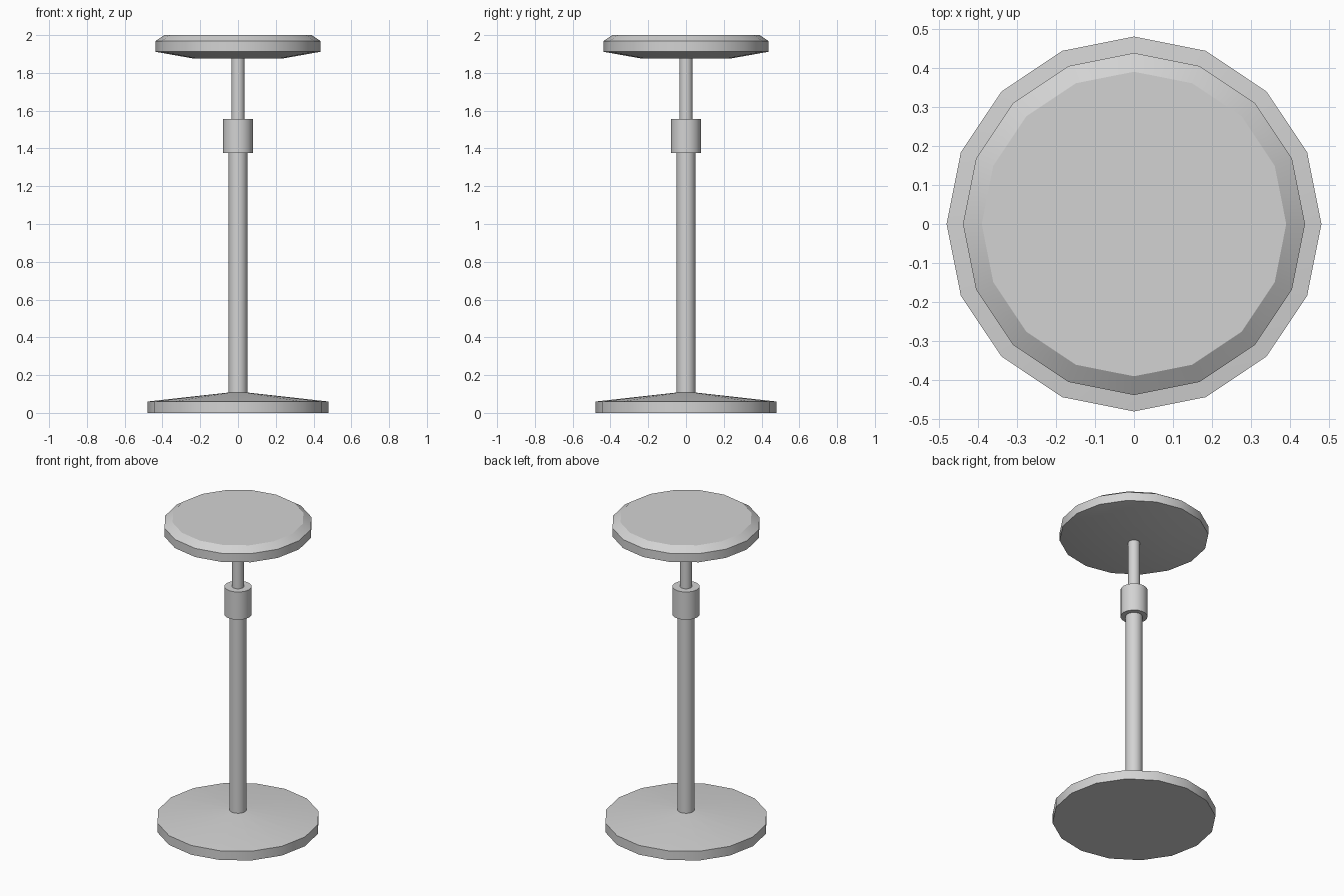
import bpy
import math

cube = bpy.data.objects.get("Cube")
if cube:
    bpy.data.objects.remove(cube, do_unlink=True)

grey = bpy.data.materials.new("light_grey")
grey.use_nodes = True
COLOR = (0.65, 0.65, 0.65, 1)
grey.diffuse_color = COLOR
grey.node_tree.nodes["Principled BSDF"].inputs["Base Color"].default_value = COLOR

SIDES = 16


def turned(name, profile):
    """Lathe a (radius, z) profile from bottom to top and cap both ends."""
    verts = []
    for r, z in profile:
        for i in range(SIDES):
            a = math.tau * i / SIDES
            verts.append((r * math.cos(a), r * math.sin(a), z))
    faces = [tuple(reversed(range(SIDES)))]
    for k in range(len(profile) - 1):
        low, high = k * SIDES, (k + 1) * SIDES
        for i in range(SIDES):
            j = (i + 1) % SIDES
            faces.append((low + i, low + j, high + j, high + i))
    faces.append(tuple(range(len(verts) - SIDES, len(verts))))
    mesh = bpy.data.meshes.new(name)
    mesh.from_pydata(verts, [], faces)
    mesh.materials.append(grey)
    obj = bpy.data.objects.new(name, mesh)
    bpy.context.collection.objects.link(obj)
    bpy.ops.object.select_all(action="DESELECT")
    obj.select_set(True)
    bpy.context.view_layer.objects.active = obj
    bpy.ops.object.shade_smooth_by_angle(angle=math.radians(30))
    return obj


# Round foot with a shallow cone on top
turned("base", [(0.48, 0), (0.48, 0.06), (0.03, 0.11)])

# Telescoping column
turned("lower_post", [(0.05, 0.09), (0.05, 1.39)])
turned("height_collar", [(0.08, 1.375), (0.08, 1.555)])
turned("upper_post", [(0.035, 1.54), (0.035, 1.89)])

# Seat with sloped underside and chamfered top rim
turned("seat", [(0.23, 1.875), (0.438, 1.912), (0.438, 1.968), (0.39, 2.0)])
